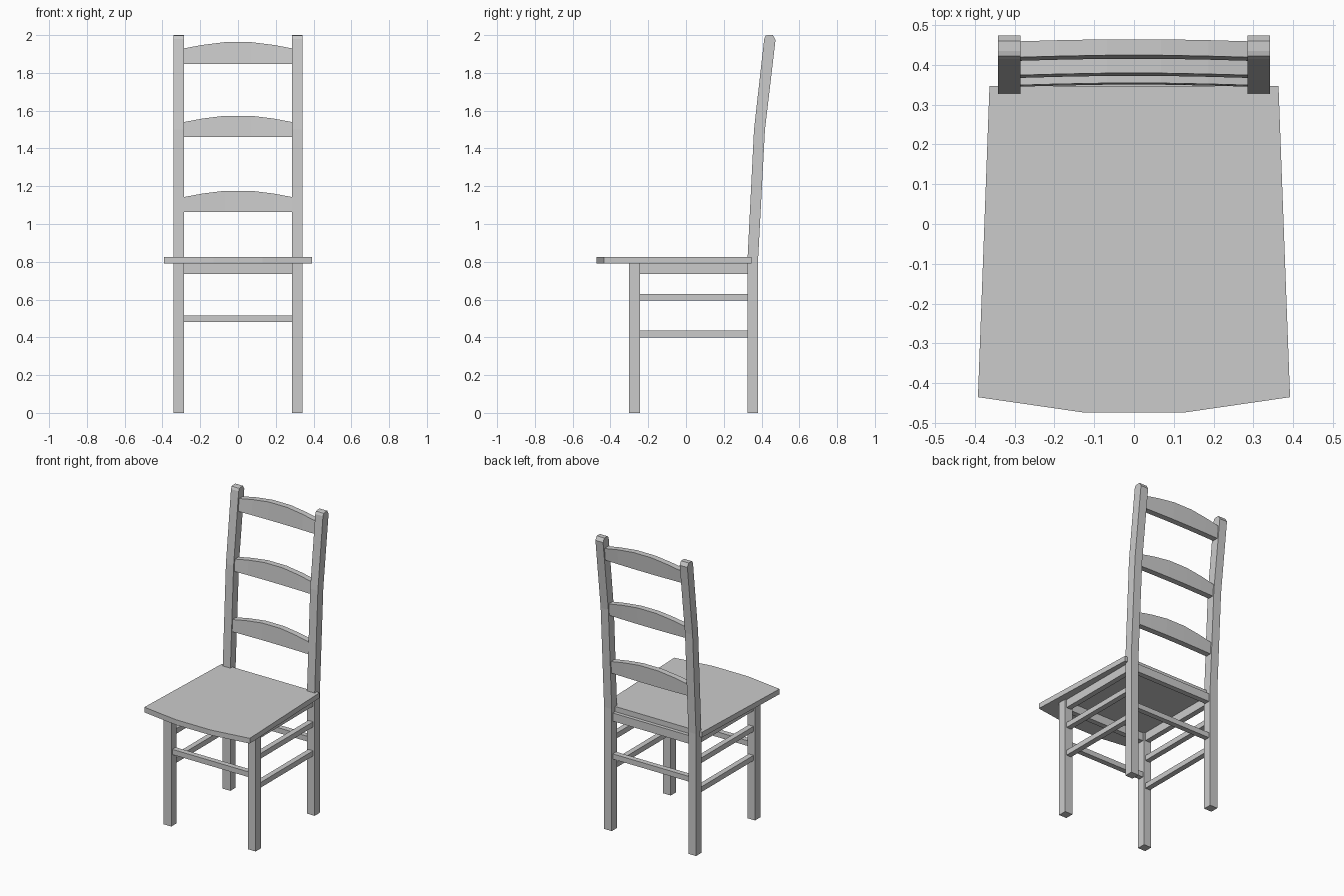
import bpy
import bmesh
from mathutils import Vector

cube = bpy.data.objects.get("Cube")
if cube:
    bpy.data.objects.remove(cube, do_unlink=True)

# One plain grey for the whole chair
GREY = (0.6, 0.6, 0.6, 1.0)
grey = bpy.data.materials.new("plain_grey")
grey.use_nodes = True
grey.diffuse_color = GREY
grey.node_tree.nodes["Principled BSDF"].inputs["Base Color"].default_value = GREY

IN, OUT = 0.285, 0.342        # inner and outer faces of the legs in x
FRONT, BACK = -0.273, 0.353   # leg centre lines in y
LEG = 0.057                   # leg thickness
SEAT_LOW, SEAT_TOP = 0.79, 0.825


def finish(name, bm):
    bmesh.ops.recalc_face_normals(bm, faces=bm.faces)
    mesh = bpy.data.meshes.new(name)
    bm.to_mesh(mesh)
    bm.free()
    mesh.materials.append(grey)
    obj = bpy.data.objects.new(name, mesh)
    bpy.context.collection.objects.link(obj)
    return obj


def box(name, low, high):
    bm = bmesh.new()
    bmesh.ops.create_cube(bm, size=1)
    low, high = Vector(low), Vector(high)
    for v in bm.verts:
        v.co = (low + high) / 2 + v.co * (high - low)
    return finish(name, bm)


def extrude(name, outline, direction):
    bm = bmesh.new()
    face = bm.faces.new([bm.verts.new(p) for p in outline])
    new = bmesh.ops.extrude_face_region(bm, geom=[face])["geom"]
    verts = [g for g in new if isinstance(g, bmesh.types.BMVert)]
    bmesh.ops.translate(bm, verts=verts, vec=direction)
    bm.faces.ensure_lookup_table()
    return finish(name, bm)


# Seat: tapers to the back, with a faceted front edge
half = [(0.13, -0.473), (0.392, -0.435), (0.363, 0.347)]
plan = half + [(-x, y) for x, y in reversed(half)]
extrude("seat", [(x, y, SEAT_LOW) for x, y in plan], (0, 0, SEAT_TOP - SEAT_LOW))

# Legs: straight in front, bent back posts with chamfered tops
post = [(0.326, 0), (0.326, 0.82), (0.36, 1.5), (0.414, 1.98), (0.422, 1.997),
        (0.435, 2.0), (0.46, 2.0), (0.474, 1.975), (0.418, 1.5), (0.382, 0.82), (0.382, 0)]
for side, s in (("left", 1), ("right", -1)):
    x0, x1 = sorted((s * IN, s * OUT))
    box("front_leg_" + side, (x0, FRONT - LEG / 2, 0), (x1, FRONT + LEG / 2, SEAT_LOW))
    extrude("back_post_" + side, [(x0, y, z) for y, z in post], (OUT - IN, 0, 0))

    # Side apron and two side rungs
    xc = s * (IN + OUT) / 2
    for part, z0, z1 in (("apron", 0.735, SEAT_LOW), ("upper_rung", 0.595, 0.63),
                         ("lower_rung", 0.4, 0.435)):
        box(f"{part}_{side}", (xc - 0.018, FRONT + LEG / 2, z0), (xc + 0.018, BACK - LEG / 2, z1))

# Front and back aprons and rungs
for end, y in (("front", FRONT), ("back", BACK)):
    for part, z0, z1 in (("apron", 0.735, SEAT_LOW), ("rung", 0.48, 0.515)):
        box(f"{part}_{end}", (-IN, y - 0.018, z0), (IN, y + 0.018, z1))

# Back slats: arched on top, bowed and leaning with the posts
arch = [(0, 0), (0.18, 0.55), (0.4, 1)]
stations = [(-IN * (1 - 1.9 * t), k) for t, k in arch]
stations += [(-x, k) for x, k in reversed(stations)]


def slat(name, z, height, y_low, y_high):
    bm = bmesh.new()
    rings = []
    for x, k in stations:
        bow = 0.005 * k
        top = z + height + 0.033 * k
        ring = [(y_low, z), (y_low + 0.04, z), (y_high + 0.04, top), (y_high, top)]
        rings.append([bm.verts.new((x, y + bow, h)) for y, h in ring])
    for a, b in zip(rings, rings[1:]):
        for i in range(4):
            j = (i + 1) % 4
            bm.faces.new((a[i], a[j], b[j], b[i]))
    bm.faces.new(rings[0])
    bm.faces.new(rings[-1])
    finish(name, bm)


slat("lower_slat", 1.063, 0.08, 0.345, 0.349)
slat("middle_slat", 1.46, 0.08, 0.367, 0.374)
slat("top_slat", 1.847, 0.083, 0.41, 0.419)
